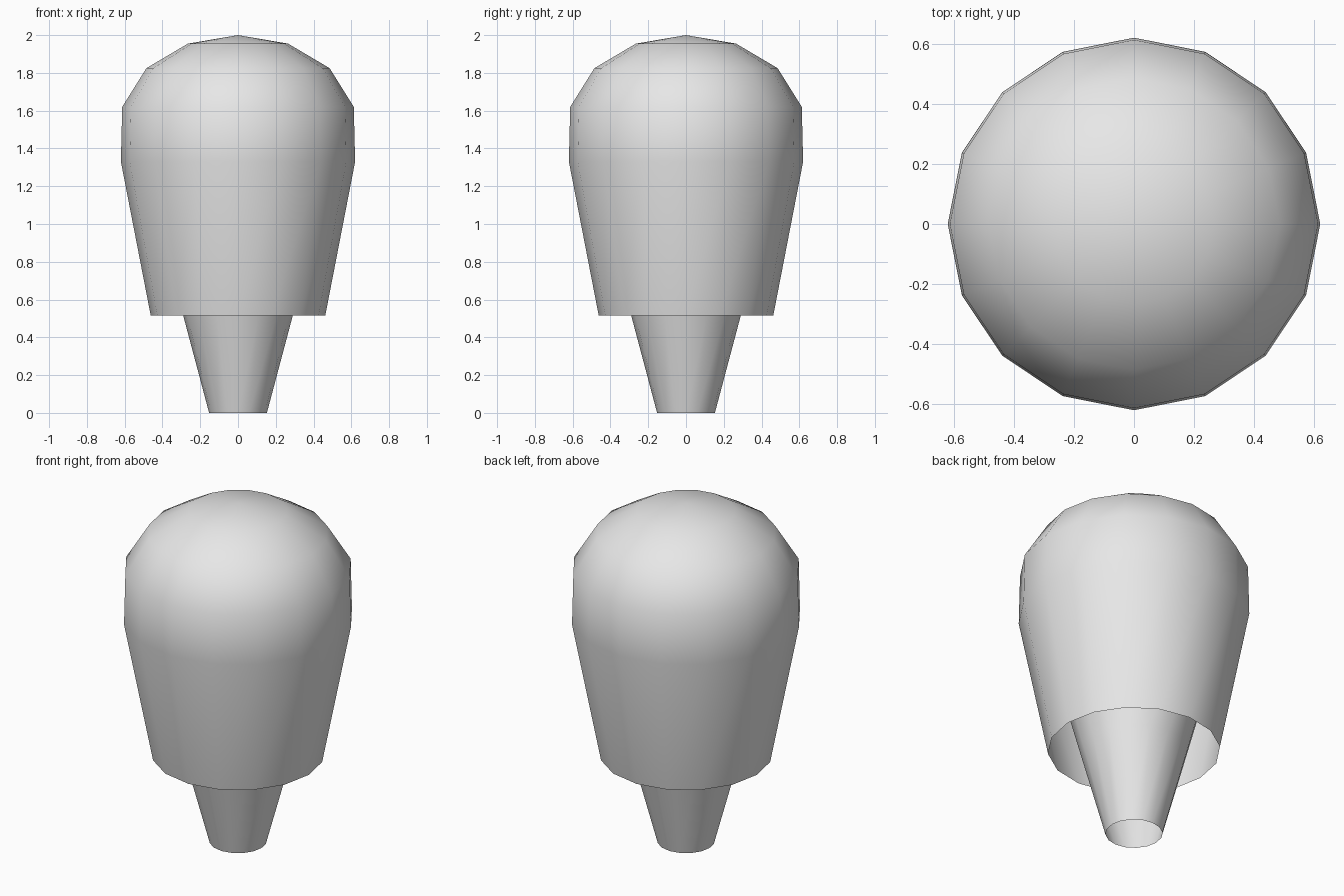
import bpy, bmesh, math

cube = bpy.data.objects.get("Cube")
if cube:
    bpy.data.objects.remove(cube, do_unlink=True)

SIDES = 16

grey = bpy.data.materials.new("light grey")
grey.use_nodes = True
grey.diffuse_color = (0.8, 0.8, 0.8, 1)
grey.node_tree.nodes["Principled BSDF"].inputs["Base Color"].default_value = (0.8, 0.8, 0.8, 1)


def lathe(name, profile):
    """Open shell turned around z from (radius, height) points, bottom to top."""
    bm = bmesh.new()
    points = [bm.verts.new((r, 0, z)) for r, z in profile]
    edges = [bm.edges.new(pair) for pair in zip(points, points[1:])]
    bmesh.ops.spin(bm, geom=points + edges, cent=(0, 0, 0), axis=(0, 0, 1),
                   angle=math.tau, steps=SIDES, use_duplicate=False)
    bmesh.ops.remove_doubles(bm, verts=bm.verts, dist=0.001)
    bmesh.ops.recalc_face_normals(bm, faces=bm.faces)
    # Make the wall face outward
    wall = max(bm.faces, key=lambda f: f.calc_center_median().xy.length)
    if wall.normal.xy.dot(wall.calc_center_median().xy) < 0:
        bmesh.ops.reverse_faces(bm, faces=bm.faces)
    for face in bm.faces:
        face.smooth = True
    mesh = bpy.data.meshes.new(name)
    bm.to_mesh(mesh)
    bm.free()
    mesh.materials.append(grey)
    obj = bpy.data.objects.new(name, mesh)
    bpy.context.collection.objects.link(obj)
    return obj


# Domed hood, open underneath
lathe("hood", [(0.462, 0.515), (0.62, 1.33), (0.613, 1.62),
               (0.485, 1.825), (0.265, 1.955), (0, 2.0)])

# Tapered hollow stem running up inside the hood
lathe("stem", [(0.153, 0), (0.29, 0.515), (0.505, 1.33)])
